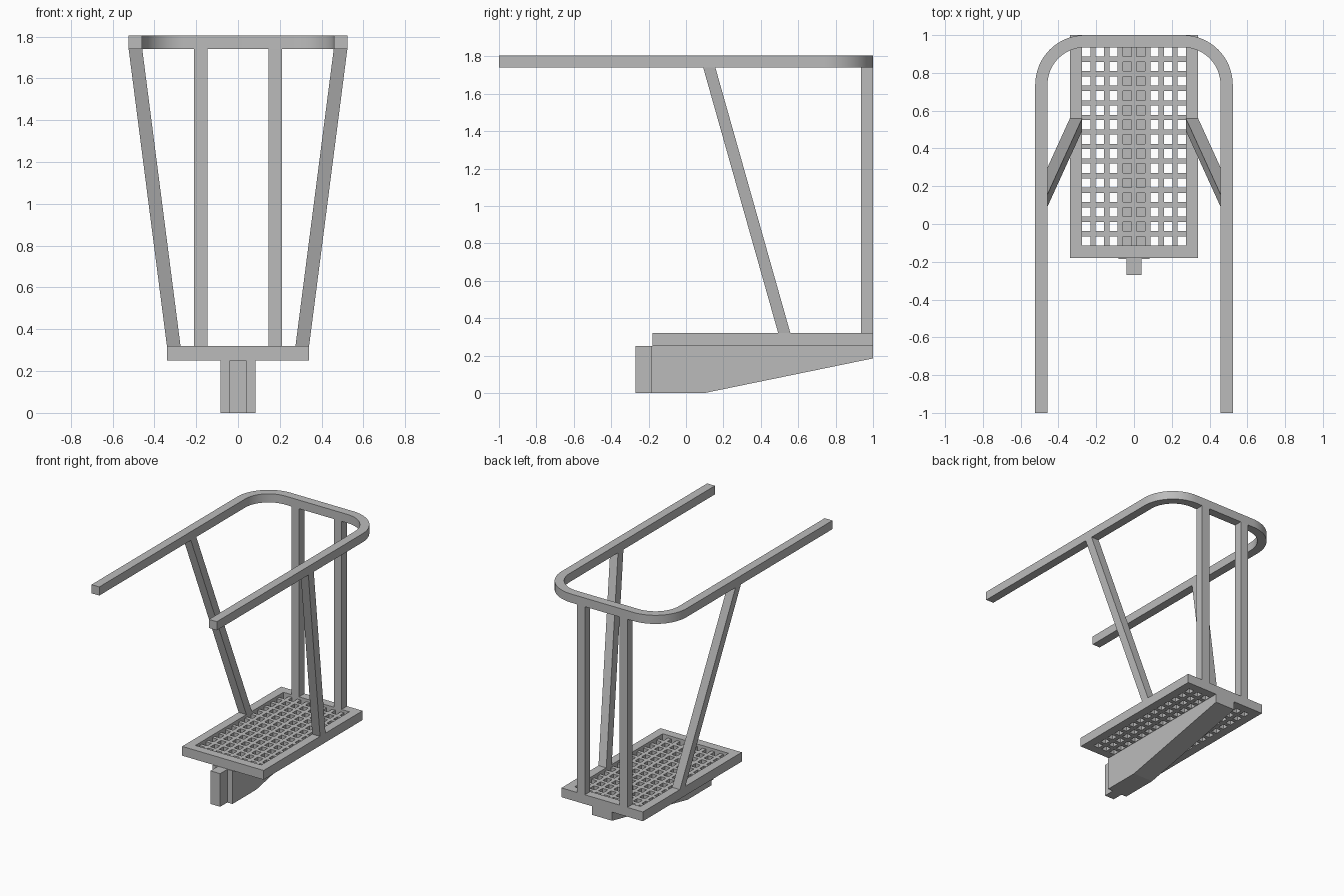
import bpy
import bmesh
from math import sin, cos, pi

if "Cube" in bpy.data.objects:
    bpy.data.objects.remove(bpy.data.objects["Cube"], do_unlink=True)

steel = bpy.data.materials.new("grey steel")
steel.use_nodes = True
GREY = (0.5, 0.5, 0.5, 1)
steel.diffuse_color = GREY
steel.node_tree.nodes["Principled BSDF"].inputs["Base Color"].default_value = GREY

BAR = 0.065                     # square bar thickness
DECK_LOW, DECK_TOP = 0.25, 0.32
RAIL_LOW, RAIL_TOP = 1.74, 1.805
BACK = 1.0


def finish(name, bm):
    bmesh.ops.recalc_face_normals(bm, faces=bm.faces)
    mesh = bpy.data.meshes.new(name)
    bm.to_mesh(mesh)
    bm.free()
    mesh.materials.append(steel)
    ob = bpy.data.objects.new(name, mesh)
    bpy.context.collection.objects.link(ob)
    return ob


def loft(name, lower, upper):
    """Solid between two matching loops of 3D points."""
    bm = bmesh.new()
    a = [bm.verts.new(p) for p in lower]
    b = [bm.verts.new(p) for p in upper]
    bm.faces.new(a)
    bm.faces.new(b)
    for i in range(len(a)):
        j = (i + 1) % len(a)
        bm.faces.new((a[i], a[j], b[j], b[i]))
    return finish(name, bm)


def rect(x0, x1, y0, y1, z):
    return [(x0, y0, z), (x1, y0, z), (x1, y1, z), (x0, y1, z)]


def raise_sheet(bm, height):
    """Thicken a flat sheet upwards into a closed solid."""
    flat = bm.faces[:]
    ext = bmesh.ops.extrude_face_region(bm, geom=flat, use_keep_orig=True)
    top = [g for g in ext["geom"] if isinstance(g, bmesh.types.BMVert)]
    bmesh.ops.translate(bm, verts=top, vec=(0, 0, height))


def ribbon(name, outer, inner, z0, z1, closed):
    """Flat band between two outlines, thickened from z0 to z1."""
    bm = bmesh.new()
    a = [bm.verts.new((x, y, z0)) for x, y in outer]
    b = [bm.verts.new((x, y, z0)) for x, y in inner]
    n = len(a)
    for i in range(n if closed else n - 1):
        j = (i + 1) % n
        bm.faces.new((a[i], a[j], b[j], b[i]))
    raise_sheet(bm, z1 - z0)
    return finish(name, bm)


# Handrail: U shape with rounded back corners
def u_outline(half_width, radius, cx=0.26, cy=0.737, steps=16):
    arc = [(cx + radius * cos(pi / 2 * k / steps), cy + radius * sin(pi / 2 * k / steps))
           for k in range(steps + 1)]
    side = [(half_width, -1.0)] + arc
    return side + [(-x, y) for x, y in reversed(side)]


rail = ribbon("handrail", u_outline(0.523, 0.263), u_outline(0.523 - BAR, 0.263 - BAR),
              RAIL_LOW, RAIL_TOP, False)
bpy.ops.object.select_all(action="DESELECT")
rail.select_set(True)
bpy.context.view_layer.objects.active = rail
bpy.ops.object.shade_smooth_by_angle(angle=pi / 6)

# Deck frame
W, FRONT = 0.34, -0.18
IN_W, IN_F, IN_B = W - BAR, FRONT + BAR, BACK - BAR
ribbon("deck_frame",
       [p[:2] for p in rect(-W, W, FRONT, BACK, 0)],
       [p[:2] for p in rect(-IN_W, IN_W, IN_F, IN_B, 0)],
       DECK_LOW, DECK_TOP, True)


# Grating: sheet with square holes
def hole_edges(start, end, holes, web=0.028):
    size = (end - start - web * (holes - 1)) / holes
    return [start + k * (size + web) + d for k in range(holes) for d in (0, size)]


xs = hole_edges(-IN_W, IN_W, 8)
ys = hole_edges(IN_F, IN_B, 14)
bm = bmesh.new()
grid = [[bm.verts.new((x, y, DECK_LOW)) for y in ys] for x in xs]
for i in range(len(xs) - 1):
    for j in range(len(ys) - 1):
        if i % 2 or j % 2:
            bm.faces.new((grid[i][j], grid[i + 1][j], grid[i + 1][j + 1], grid[i][j + 1]))
loose = [v for v in bm.verts if not v.link_faces]
bmesh.ops.delete(bm, geom=loose, context="VERTS")
raise_sheet(bm, 0.05)
finish("deck_grating", bm)

# Back posts and leaning side posts
for side, s in (("left", 1), ("right", -1)):
    def post(x, y, z):
        return rect(s * x, s * (x + BAR), y, y + BAR, z)
    loft(side + "_back_post", post(0.145, BACK - BAR, DECK_TOP),
         post(0.145, BACK - BAR, RAIL_LOW))
    loft(side + "_side_post", post(IN_W, 0.493, DECK_TOP), post(0.458, 0.092, RAIL_LOW))

# Tapered beam under the deck, with a narrow tongue at its front
profile = [(-0.185, 0), (0.1, 0), (BACK, 0.185), (BACK, DECK_LOW), (-0.185, DECK_LOW)]
loft("support_beam", [(-0.083, y, z) for y, z in profile], [(0.083, y, z) for y, z in profile])
loft("mounting_tongue", rect(-0.04, 0.04, -0.27, -0.185, 0),
     rect(-0.04, 0.04, -0.27, -0.185, DECK_LOW))
